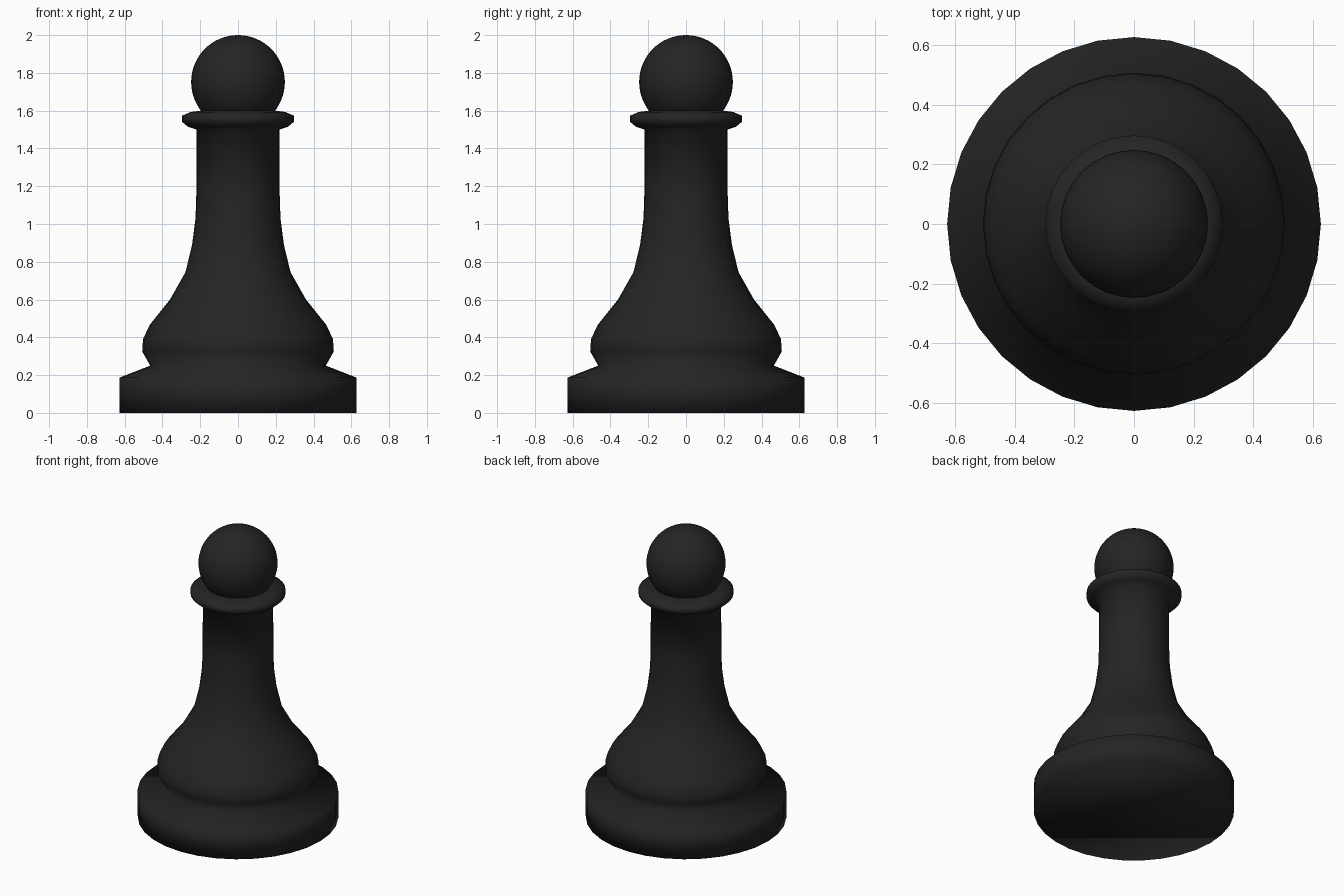
import bpy, bmesh
from math import tau

cube = bpy.data.objects.get("Cube")
if cube:
    bpy.data.objects.remove(cube, do_unlink=True)

SIDES = 32

black = bpy.data.materials.new("matte_black")
black.use_nodes = True
black.diffuse_color = (0.018, 0.018, 0.018, 1)
black.node_tree.nodes["Principled BSDF"].inputs["Base Color"].default_value = black.diffuse_color


def finish(name, bm):
    """Turn a bmesh into a smooth black object."""
    bmesh.ops.recalc_face_normals(bm, faces=bm.faces)
    for face in bm.faces:
        face.smooth = True
    mesh = bpy.data.meshes.new(name)
    bm.to_mesh(mesh)
    bm.free()
    mesh.materials.append(black)
    obj = bpy.data.objects.new(name, mesh)
    bpy.context.collection.objects.link(obj)
    return obj


def lathe(name, profile):
    """Turn a (radius, height) profile around z and cap both ends."""
    bm = bmesh.new()
    verts = [bm.verts.new((r, 0, z)) for r, z in profile]
    edges = [bm.edges.new(pair) for pair in zip(verts, verts[1:])]
    bmesh.ops.spin(bm, geom=verts + edges, cent=(0, 0, 0), axis=(0, 0, 1),
                   angle=tau, steps=SIDES)
    bmesh.ops.remove_doubles(bm, verts=bm.verts, dist=0.0005)
    bmesh.ops.holes_fill(bm, edges=[e for e in bm.edges if e.is_boundary], sides=0)
    return finish(name, bm)


# Turned foot, bell, stem and collar in one continuous piece
foot = [(0.627, 0), (0.627, 0.187)]
bell = [(0.465, 0.25), (0.507, 0.325), (0.503, 0.39), (0.468, 0.465), (0.36, 0.6)]
stem = [(0.278, 0.745), (0.243, 0.89), (0.225, 1.03), (0.221, 1.15), (0.22, 1.5)]
collar = [(0.265, 1.515), (0.297, 1.542), (0.297, 1.573), (0.25, 1.593), (0.195, 1.6)]
lathe("turned_body", foot + bell + stem + collar)

# Ball head
bm = bmesh.new()
bmesh.ops.create_uvsphere(bm, u_segments=SIDES, v_segments=SIDES, radius=0.248)
bmesh.ops.translate(bm, verts=bm.verts, vec=(0, 0, 1.752))
finish("ball_head", bm)
